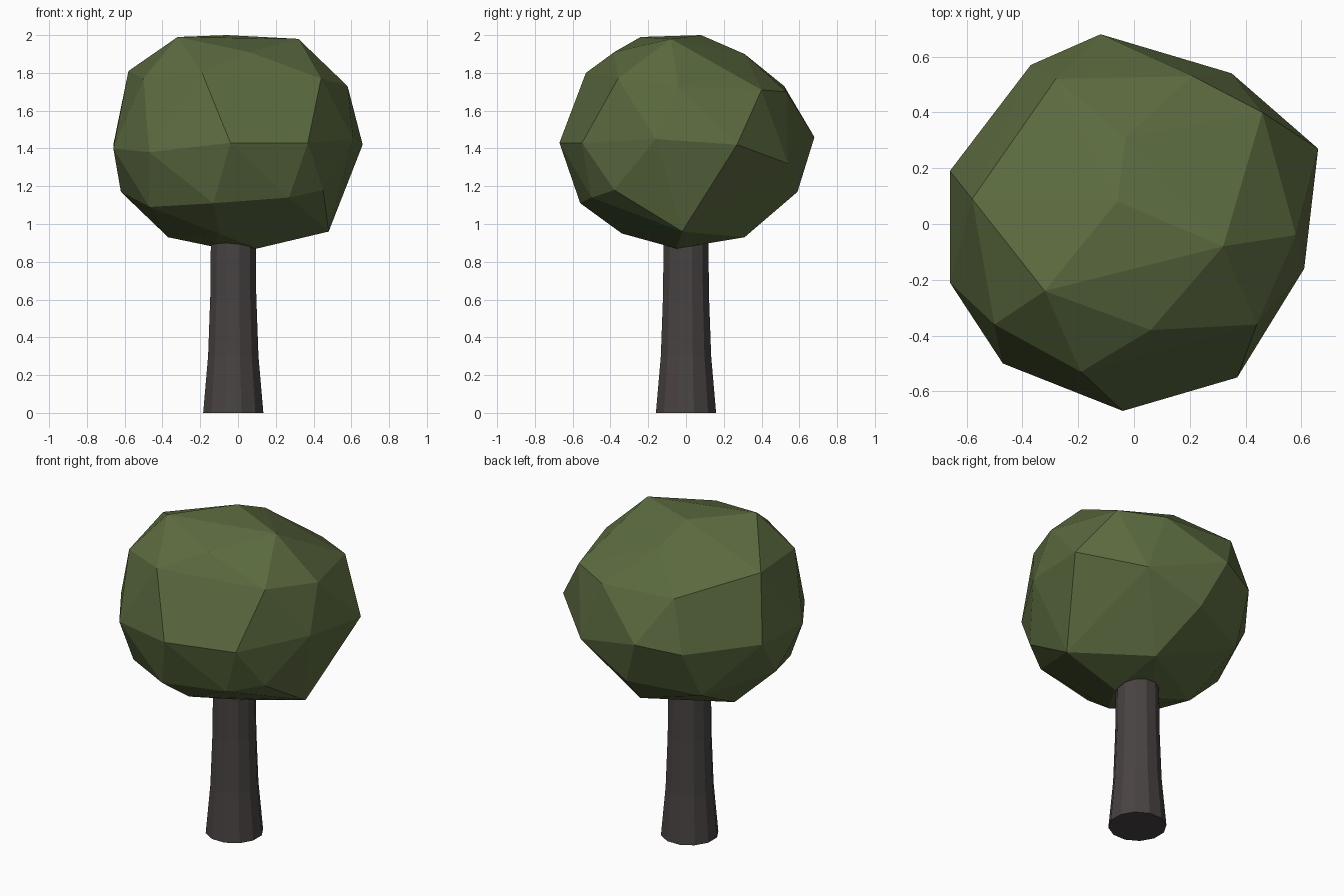
import bpy
import bmesh
from math import cos, sin, tau

cube = bpy.data.objects.get("Cube")
if cube:
    bpy.data.objects.remove(cube, do_unlink=True)


def make_material(name, colour):
    material = bpy.data.materials.new(name)
    material.use_nodes = True
    material.diffuse_color = colour
    shader = material.node_tree.nodes["Principled BSDF"]
    shader.inputs["Base Color"].default_value = colour
    shader.inputs["Roughness"].default_value = 0.9
    return material


def add_object(name, bm, material):
    bmesh.ops.recalc_face_normals(bm, faces=bm.faces)
    mesh = bpy.data.meshes.new(name)
    bm.to_mesh(mesh)
    bm.free()
    mesh.materials.append(material)
    obj = bpy.data.objects.new(name, mesh)
    bpy.context.collection.objects.link(obj)
    return obj


leaf_green = make_material("leaf green", (0.105, 0.145, 0.05, 1))
bark_brown = make_material("bark brown", (0.066, 0.056, 0.055, 1))

# Trunk: a twelve-sided column that flares toward the ground
SIDES = 12
trunk_profile = [(0.165, 0), (0.138, 0.3), (0.126, 0.62), (0.122, 1.0)]
bm = bmesh.new()
rings = []
for radius, height in trunk_profile:
    centre_x = -0.025
    rings.append([bm.verts.new((centre_x + radius * cos(tau * (i + 0.5) / SIDES),
                                radius * sin(tau * (i + 0.5) / SIDES), height))
                  for i in range(SIDES)])
for lower, upper in zip(rings, rings[1:]):
    for i in range(SIDES):
        j = (i + 1) % SIDES
        bm.faces.new((lower[i], lower[j], upper[j], upper[i]))
bm.faces.new(rings[0][::-1])
bm.faces.new(rings[-1])
add_object("trunk", bm, bark_brown)

# Canopy: one faceted hull stretched over uneven tiers of corners
crown = [(-.06, .08, 2), (.32, -.08, 1.98), (-.32, -.24, 1.99),
         (.06, -.38, 1.91), (-.03, .31, 1.9)]
shoulder = [(-.19, -.53, 1.8), (.44, -.36, 1.77), (.58, -.04, 1.73),
            (.46, .4, 1.71), (.21, .53, 1.7), (-.28, .52, 1.73),
            (-.58, .09, 1.81), (-.5, -.36, 1.77)]
belt = [(-.04, -.67, 1.43), (.37, -.55, 1.43), (.61, -.16, 1.45),
        (.66, .27, 1.42), (.35, .54, 1.32), (-.12, .68, 1.46),
        (-.37, .57, 1.42), (-.66, .19, 1.42), (-.66, -.21, 1.4),
        (-.47, -.5, 1.38)]
underside = [(.27, -.5, 1.14), (-.13, -.56, 1.11), (-.47, -.36, 1.09),
             (-.62, 0, 1.17), (-.4, .42, 1.12), (0, .59, 1.17),
             (.45, -.38, 1.18), (.48, -.02, .96)]
base = [(.1, -.05, .87), (-.13, 0, .88), (-.37, .05, .93),
        (-.1, -.34, .95), (.1, .31, .93)]

bm = bmesh.new()
for tier in (crown, shoulder, belt, underside, base):
    for corner in tier:
        bm.verts.new(corner)
hull = bmesh.ops.convex_hull(bm, input=bm.verts)
spare = {v for v in hull["geom_interior"] + hull["geom_unused"]
         if isinstance(v, bmesh.types.BMVert)}
bmesh.ops.delete(bm, geom=list(spare), context="VERTS")
add_object("canopy", bm, leaf_green)
